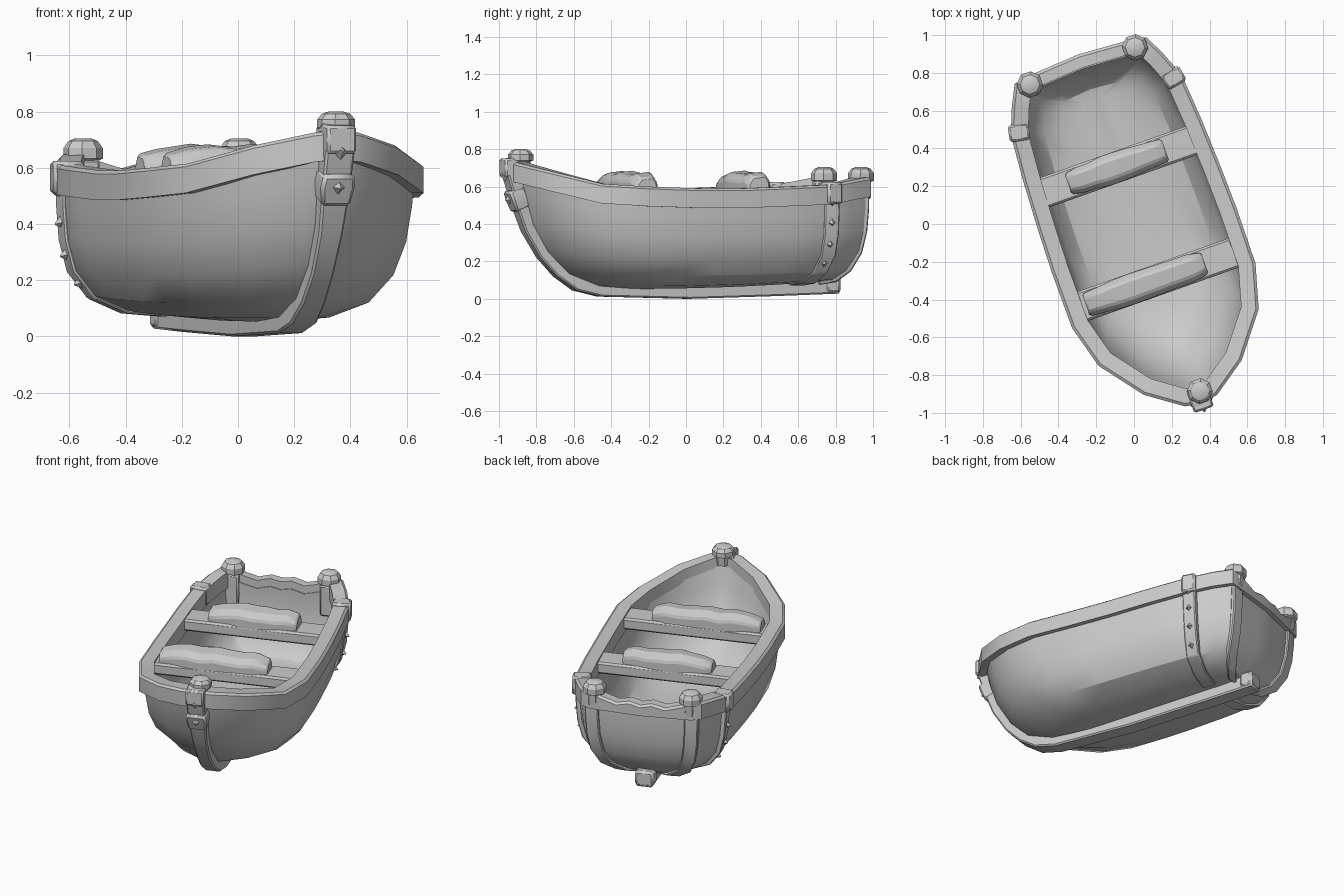
import bpy, bmesh, math, random
from mathutils import Matrix, Vector

random.seed(4)
cube = bpy.data.objects.get("Cube")
if cube:
    bpy.data.objects.remove(cube)

grey = bpy.data.materials.new("weathered_grey")
grey.use_nodes = True
tone = (0.6, 0.6, 0.6, 1)
grey.diffuse_color = tone
grey.node_tree.nodes["Principled BSDF"].inputs["Base Color"].default_value = tone

# The boat is built along y, then turned about z
PLACE = Matrix.Rotation(math.radians(19.5), 4, 'Z') @ Matrix.Translation((0.022, 0, 0))


def finish(name, bm, mirror=False, bevel=0):
    bmesh.ops.recalc_face_normals(bm, faces=bm.faces)
    mesh = bpy.data.meshes.new(name)
    bm.to_mesh(mesh)
    bm.free()
    mesh.materials.append(grey)
    ob = bpy.data.objects.new(name, mesh)
    bpy.context.collection.objects.link(ob)
    ob.matrix_world = PLACE
    if mirror:
        ob.modifiers.new("mirror", 'MIRROR')
    if bevel:
        mod = ob.modifiers.new("bevel", 'BEVEL')
        mod.width = bevel
        mod.limit_method = 'ANGLE'
    bpy.ops.object.select_all(action='DESELECT')
    ob.select_set(True)
    bpy.context.view_layer.objects.active = ob
    bpy.ops.object.shade_smooth_by_angle(angle=math.radians(28))


def loft(name, rings, loop=False, **kw):
    """Skin a list of equal rings; close in a loop or cap the ends."""
    bm = bmesh.new()
    rows = [[bm.verts.new(p) for p in ring] for ring in rings]
    n = len(rows[0])
    pairs = list(zip(rows, rows[1:])) + ([(rows[-1], rows[0])] if loop else [])
    for a, b in pairs:
        for i in range(n):
            j = (i + 1) % n
            bm.faces.new((a[i], a[j], b[j], b[i]))
    if not loop:
        bm.faces.new(rows[0])
        bm.faces.new(rows[-1])
    finish(name, bm, **kw)


def strip(name, path, side, widths, out, back, **kw):
    """Sweep a rectangular batten along a path; side is its width direction."""
    rings = []
    path = [Vector(p) for p in path]
    side = Vector(side).normalized()
    for i, p in enumerate(path):
        t = path[min(i + 1, len(path) - 1)] - path[max(i - 1, 0)]
        n = t.cross(side).normalized()
        w = side * widths[min(i, len(widths) - 1)]
        rings.append([p + w + n * out, p - w + n * out, p - w - n * back, p + w - n * back])
    loft(name, rings, **kw)


def box(name, centre, size, turn=0, **kw):
    bm = bmesh.new()
    m = Matrix.Translation(centre) @ Matrix.Rotation(turn, 4, 'Z') @ Matrix.Diagonal((*size, 1))
    bmesh.ops.create_cube(bm, size=1, matrix=m)
    finish(name, bm, **kw)


def spike(name, at, direction, radius=0.03, **kw):
    bm = bmesh.new()
    rot = Vector(direction).to_track_quat('Z', 'Y').to_matrix().to_4x4()
    bmesh.ops.create_cone(bm, cap_ends=True, segments=4, radius1=radius, radius2=0.004,
                          depth=0.035, matrix=Matrix.Translation(at) @ rot)
    finish(name, bm, **kw)


# Gunwale outline for one side, bow to stern
half = [(0, -1.015, .735), (.09, -1.0, .725), (.275, -.87, .68), (.45, -.645, .615),
        (.515, -.41, .6), (.518, -.1, .59), (.512, .13, .59), (.5, .4, .6),
        (.48, .66, .61), (.425, .8, .635), (.37, .91, .65), (.31, .925, .64),
        (.22, .93, .615), (.15, .935, .595), (.07, .94, .615), (0, .945, .6)]
RIB, CORNER = 8, 11
outline = [Vector(p) for p in half]
outline += [Vector((-p.x, p.y, p.z)) for p in outline[-2:0:-1]]


def inset(points, d):
    """Move a closed plan outline inward by d."""
    result = []
    for i, p in enumerate(points):
        a, b = points[i - 1], points[(i + 1) % len(points)]
        n1, n2 = [Vector((-v.y, v.x, 0)).normalized() for v in (p - a, b - p)]
        m = (n1 + n2).normalized()
        result.append(p + m * d / max(m.dot(n1), 0.6))
    return result


# Hull: height share, width share, bow y, stern y
levels = [(0, .2, -.36, .75), (.025, .52, -.54, .805), (.13, .77, -.705, .86),
          (.32, .915, -.825, .91), (.55, .975, -.91, .935), (.8, .995, -.96, .945),
          (1, 1, -.99, .945)]


def hull_rings(d, floor):
    base = inset(outline, d)
    rings = []
    for f, w, bow, stern in levels:
        ring = []
        for p in base:
            v = (p.y + 1) / 1.945
            keel = floor + .04 * max(v, 0) ** 2      # the bottom rises aft
            ring.append(Vector((p.x * w, bow + v * (stern - bow), keel + (p.z - .05 - keel) * f)))
        rings.append(ring)
    return rings


outer = hull_rings(0.028, 0.053)
inner = hull_rings(0.08, 0.11)
loft("hull", outer + inner[::-1])


# Gunwale rail, with a level underside and thinner top across the stern
def rail_section(a, m, b):
    stern = a.y > .92
    low = .535 if stern else a.z - .105
    if stern:
        b = b.lerp(a, .2)
    return [(a.x, a.y, low), (a.x, a.y, a.z - .012), m, b, (b.x, b.y, low)]


loft("gunwale_rail", [rail_section(*s) for s in
                      zip(outline, inset(outline, .015), inset(outline, .092))], loop=True)

# Stem and keel
stem = [(0, -1.05, .745), (0, -1.035, .66), (0, -.985, .5), (0, -.932, .36), (0, -.845, .22),
        (0, -.75, .12), (0, -.64, .045), (0, -.5, .012), (0, 0, 0), (0, .5, .015), (0, .85, .028)]
strip("stem_and_keel", stem, (1, 0, 0), [.055, .055, .052, .045, .042, .045, .05], 0, .085, bevel=.008)
box("keel_end_block", (0, .81, .08), (.115, .085, .1), bevel=.015)
strip("stem_clamp", [(0, -1.018, .575), (0, -1.002, .53), (0, -.975, .465)], (1, 0, 0),
      [.058, .064, .054], .01, .08, bevel=.012)
spike("stem_spike_upper", (0, -1.045, .66), (0, -1, .1))
spike("stem_spike_lower", (0, -1.015, .53), (0, -1, -.2), .036)


# Rounded post heads
def post(name, x, y, low, high, r, **kw):
    rings = []
    rise = high - low
    for f, s in ((0, .72), (.45, .78), (.5, 1), (.76, 1), (.93, .75), (1, .4)):
        ring = []
        for k in range(8):
            a = math.tau * (k + .5) / 8
            ring.append((x + r * s * math.cos(a), y + r * s * math.sin(a), low + rise * f))
        rings.append(ring)
    loft(name, rings, **kw)


post("bow_post", .012, -.95, .68, .8, .068)
post("stern_post", .295, .88, .56, .705, .07, mirror=True)
box("bow_post_base", (0, -.985, .7), (.11, .13, .1), bevel=.01)
box("stern_post_inner", (.295, .85, .53), (.09, .06, .2), bevel=.01, mirror=True)

# Side ribs and stern corner battens follow the hull
rib_path = [ring[RIB] for ring in outer]
strip("side_rib", rib_path[::-1], (0, 1, 0), [.042], .012, .03, mirror=True, bevel=.006)
strip("stern_batten", [ring[CORNER] for ring in outer][::-1], (-1, .1, 0), [.042], .016, .03,
      mirror=True, bevel=.006)
for i in (2, 3, 4, 5):
    p = (rib_path[i] + rib_path[i + 1]) / 2
    spike("rib_spike", p + Vector((.016, 0, 0)), (1, 0, -.3), .028, mirror=True)

# Straps around the rail
box("rail_strap", (.434, .66, .565), (.11, .09, .118), math.radians(10), mirror=True, bevel=.012)


# Benches: a flat plank with a thick worn board on top
def bench(name, y, x0, x1):
    box(name + "_plank", (0, y, .55), (.87, .165, .075), bevel=.012)
    rings = []
    steps = 8
    for i in range(steps + 1):
        u = i / steps
        bulge = .75 + .25 * math.sin(math.pi * u) ** .5
        w = .078 * (bulge + random.uniform(-.05, .07))
        top = .578 + .105 * bulge + random.uniform(-.008, .008)
        x = x0 + (x1 - x0) * u
        rings.append([(x, y - w, .53), (x, y - w, top - .045), (x, y - w * .6, top - .01),
                      (x, y + w * .6, top), (x, y + w, top - .04), (x, y + w, .53)])
    loft(name + "_board", rings, bevel=.01)


bench("rear_bench", .315, -.28, .265)
bench("front_bench", -.32, -.405, .262)
